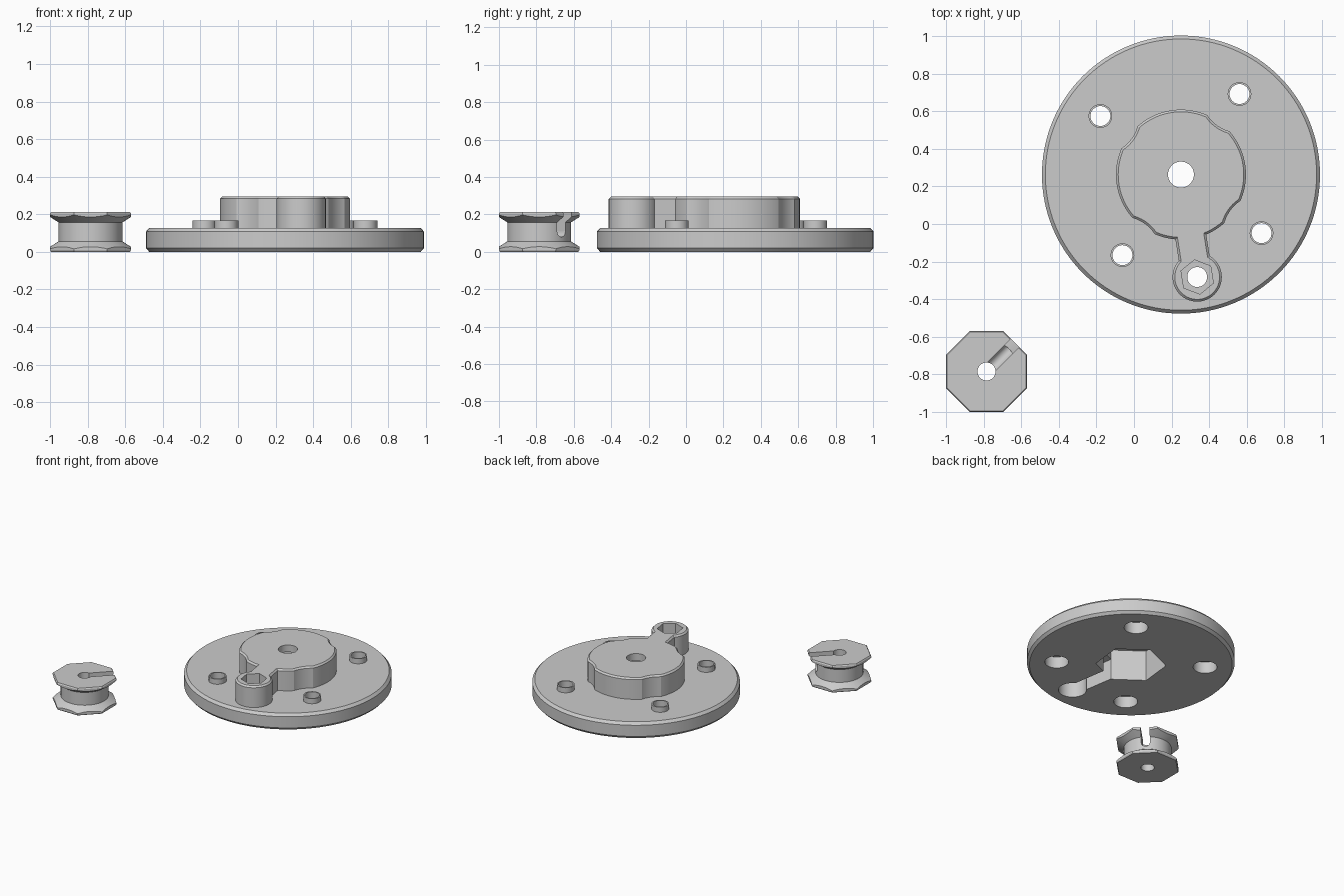
import bpy, bmesh, math
from mathutils import Vector

if "Cube" in bpy.data.objects:
    bpy.data.objects.remove(bpy.data.objects["Cube"])

grey = bpy.data.materials.new("light grey")
grey.diffuse_color = (0.6, 0.6, 0.6, 1)
grey.use_nodes = True
grey.node_tree.nodes["Principled BSDF"].inputs["Base Color"].default_value = grey.diffuse_color


def lathe(name, profile, at, sides=64, turn=0.0):
    """Closed solid turned from (radius, z) points; first and last are capped."""
    bm = bmesh.new()
    rings = []
    for r, z in profile:
        rings.append([bm.verts.new((at[0] + r * math.cos(turn + 2 * math.pi * i / sides),
                                    at[1] + r * math.sin(turn + 2 * math.pi * i / sides), z))
                      for i in range(sides)])
    for a, b in zip(rings, rings[1:]):
        for i in range(sides):
            j = (i + 1) % sides
            bm.faces.new((a[i], a[j], b[j], b[i]))
    bm.faces.new(rings[0][::-1])
    bm.faces.new(rings[-1])
    return finish(name, bm)


def bar(name, start, angle, length, half, z0, z1, chamfer=0.0):
    """Straight bar running from start along angle, optionally chamfered on top."""
    d = Vector((math.cos(angle), math.sin(angle), 0))
    n = Vector((-d.y, d.x, 0))
    s = Vector((start[0], start[1], 0))
    section = [(-half, z0), (half, z0), (half, z1 - chamfer), (half - chamfer, z1),
               (chamfer - half, z1), (-half, z1 - chamfer)]
    if not chamfer:
        section = [(-half, z0), (half, z0), (half, z1), (-half, z1)]
    bm = bmesh.new()
    ends = [[bm.verts.new(s + d * t + n * w + Vector((0, 0, z))) for w, z in section]
            for t in (0, length)]
    k = len(section)
    for i in range(k):
        j = (i + 1) % k
        bm.faces.new((ends[0][i], ends[0][j], ends[1][j], ends[1][i]))
    bm.faces.new(ends[0][::-1])
    bm.faces.new(ends[1])
    return finish(name, bm)


def finish(name, bm):
    bmesh.ops.recalc_face_normals(bm, faces=bm.faces)
    me = bpy.data.meshes.new(name)
    bm.to_mesh(me)
    bm.free()
    me.materials.append(grey)
    ob = bpy.data.objects.new(name, me)
    bpy.context.collection.objects.link(ob)
    return ob


def combine(target, tool, op):
    """Boolean the tool into the target and drop the tool."""
    bpy.context.view_layer.objects.active = target
    mod = target.modifiers.new("combine", 'BOOLEAN')
    mod.operation, mod.object, mod.solver = op, tool, 'EXACT'
    bpy.ops.object.modifier_apply(modifier=mod.name)
    bpy.data.objects.remove(tool)


def polar(c, r, angle):
    return (c[0] + r * math.cos(angle), c[1] + r * math.sin(angle))


def smooth(ob):
    bpy.ops.object.select_all(action='DESELECT')
    ob.select_set(True)
    bpy.context.view_layer.objects.active = ob
    bpy.ops.object.shade_smooth_by_angle(angle=math.radians(25))


# ---- Mounting plate ----
C = (0.25, 0.263)
TOP, CH = 0.295, 0.012
ARM = math.radians(-81)
NUT = polar(C, 0.552, ARM)
HOLES = [polar(C, 0.53, math.radians(54 + 90 * i)) for i in range(4)]

# central hub with four scallops
hub = lathe("hub", [(0.346, 0.06), (0.346, TOP - CH), (0.346 - CH, TOP)], C, 96)
for h in HOLES:
    combine(hub, lathe("scallop", [(0.205, 0), (0.205, TOP - CH), (0.205 + 2 * CH, TOP + CH)],
                       h, 64), 'DIFFERENCE')
# arm and nut holder
combine(hub, bar("arm", polar(C, 0.2, ARM), ARM, 0.3, 0.083, 0.061, TOP, CH), 'UNION')
combine(hub, lathe("nut_holder", [(0.131, 0.062), (0.131, TOP - CH), (0.131 - CH, TOP)],
                   NUT, 64), 'UNION')

# disc with chamfered rims
plate = lathe("mounting_plate", [(0.722, 0), (0.74, 0.02), (0.74, 0.108), (0.722, 0.128)], C, 128)
combine(plate, hub, 'UNION')

# screw bosses, bored through and counterbored below
for h in HOLES:
    combine(plate, lathe("boss", [(0.063, 0.11), (0.063, 0.168)], h, 40), 'UNION')
    combine(plate, lathe("screw_bore", [(0.085, -0.1), (0.085, 0.09), (0.053, 0.09), (0.053, 0.4)],
                         h, 40), 'DIFFERENCE')

# hexagonal recess below, open to the shaft hole
combine(plate, lathe("hex_recess", [(0.25, -0.1), (0.25, 0.24)], C, 6, math.radians(24)),
        'DIFFERENCE')
combine(plate, lathe("shaft_hole", [(0.069, 0.1), (0.069, 0.4)], C, 48), 'DIFFERENCE')

# channel below, ending in a round pocket under the nut
combine(plate, bar("channel", polar(C, 0.1, ARM), ARM, 0.452, 0.06, -0.1, 0.16), 'DIFFERENCE')
combine(plate, lathe("round_pocket", [(0.1, -0.1), (0.1, 0.162)], NUT, 48), 'DIFFERENCE')
combine(plate, lathe("nut_hole", [(0.053, 0.1), (0.053, 0.4)], NUT, 40), 'DIFFERENCE')
combine(plate, lathe("nut_pocket", [(0.092, 0.2), (0.092, 0.4)], NUT, 6, ARM), 'DIFFERENCE')
smooth(plate)

# ---- Octagonal spool ----
S = (-0.786, -0.784)
S = (-0.785, -0.785)
spool = lathe("spool", [(0.25, 0), (0.25, 0.005), (0.17, 0.056), (0.17, 0.157),
                        (0.25, 0.208), (0.25, 0.213)], S, 64)
R8 = 0.215 / math.cos(math.pi / 8)
combine(spool, lathe("octagon", [(R8 - 0.006, 0), (R8, 0.008), (R8, 0.205), (R8 - 0.006, 0.213)],
                     S, 8, math.pi / 8), 'INTERSECT')
combine(spool, lathe("spool_hole", [(0.048, -0.1), (0.048, 0.4)], S, 40), 'DIFFERENCE')

# round-bottomed slot from the hole out through one corner side
slot = bar("slot", S, math.radians(45), 0.4, 0.031, 0.11, 0.4)
rod = lathe("slot_floor", [(0.031, 0), (0.031, 0.4)], (0, 0), 32)
for v in rod.data.vertices:
    x, y, z = v.co
    c = math.sqrt(0.5)
    v.co = (S[0] + c * z - c * y, S[1] + c * z + c * y, 0.11 - x)
bm = bmesh.new()
bm.from_mesh(rod.data)
bmesh.ops.recalc_face_normals(bm, faces=bm.faces)
bm.to_mesh(rod.data)
bm.free()
combine(spool, rod, 'DIFFERENCE')
combine(spool, slot, 'DIFFERENCE')
smooth(spool)
